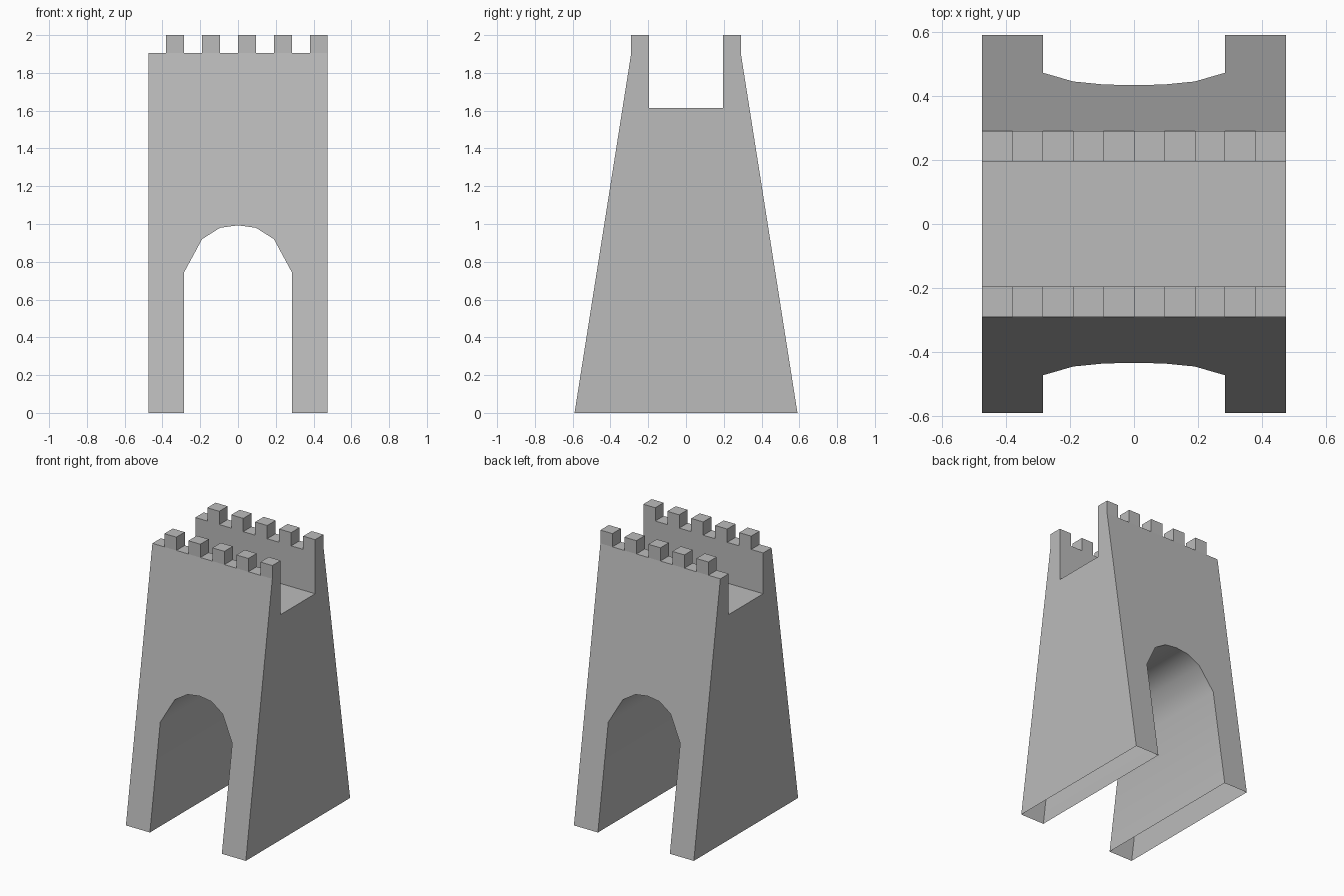
import bpy, bmesh, math

cube = bpy.data.objects.get("Cube")
if cube:
    bpy.data.objects.remove(cube)

HALF_W, BASE_Y, TOP_Y, INNER_Y = 0.475, 0.59, 0.29, 0.195
FLOOR_Z, WALL_Z, TOP_Z = 1.613, 1.905, 2.0
STEP = HALF_W / 5

stone = bpy.data.materials.new("grey stone")
stone.use_nodes = True
colour = (0.5, 0.5, 0.5, 1)
stone.diffuse_color = colour
stone.node_tree.nodes["Principled BSDF"].inputs["Base Color"].default_value = colour


def slope_y(z):
    return BASE_Y + (TOP_Y - BASE_Y) * z / WALL_Z


def finish(bm, name):
    bmesh.ops.remove_doubles(bm, verts=bm.verts, dist=0.0005)
    bmesh.ops.recalc_face_normals(bm, faces=bm.faces)
    mesh = bpy.data.meshes.new(name)
    bm.to_mesh(mesh)
    bm.free()
    mesh.materials.append(stone)
    obj = bpy.data.objects.new(name, mesh)
    bpy.context.collection.objects.link(obj)
    return obj


def face(bm, points):
    return bm.faces.new([bm.verts.new(p) for p in points])


# Tapered gate tower, an open-bottomed shell with an archway
bm = bmesh.new()
half_arch = [(3 * STEP, 0), (3 * STEP, 0.745), (2 * STEP, 0.92), (STEP, 0.98), (0, 0.993)]
arch = [(-x, z) for x, z in half_arch] + half_arch[-2::-1]
outline = arch + [(HALF_W, 0), (HALF_W, WALL_Z), (-HALF_W, WALL_Z), (-HALF_W, 0)]
for side in (-1, 1):
    face(bm, [(x, side * slope_y(z), z) for x, z in outline])

# Archway lining
for (x0, z0), (x1, z1) in zip(arch, arch[1:]):
    face(bm, [(x0, -slope_y(z0), z0), (x1, -slope_y(z1), z1),
              (x1, slope_y(z1), z1), (x0, slope_y(z0), z0)])

# Notched side walls, with the walkway and parapet tops between them
notch = [(-TOP_Y, WALL_Z), (-INNER_Y, WALL_Z), (-INNER_Y, FLOOR_Z),
         (INNER_Y, FLOOR_Z), (INNER_Y, WALL_Z), (TOP_Y, WALL_Z)]
for x in (-HALF_W, HALF_W):
    face(bm, [(x, y, z) for y, z in [(-BASE_Y, 0)] + notch + [(BASE_Y, 0)]])
for (y0, z0), (y1, z1) in zip(notch, notch[1:]):
    face(bm, [(-HALF_W, y0, z0), (HALF_W, y0, z0), (HALF_W, y1, z1), (-HALF_W, y1, z1)])
tower = finish(bm, "gate_tower")

# Rounded shading inside the arch, crisp edges elsewhere
bpy.ops.object.select_all(action="DESELECT")
tower.select_set(True)
bpy.context.view_layer.objects.active = tower
bpy.ops.object.shade_smooth_by_angle(angle=math.radians(40))

# Five battlement blocks along each parapet
for side, name in ((-1, "front_battlements"), (1, "back_battlements")):
    bm = bmesh.new()
    for i in range(-4, 6, 2):
        block = bmesh.ops.create_cube(bm, size=1)["verts"]
        bmesh.ops.scale(bm, verts=block, vec=(STEP, TOP_Y - INNER_Y, TOP_Z - WALL_Z))
        bmesh.ops.translate(bm, verts=block, vec=(
            (i + 0.5) * STEP, side * (TOP_Y + INNER_Y) / 2, (TOP_Z + WALL_Z) / 2))
    finish(bm, name)
